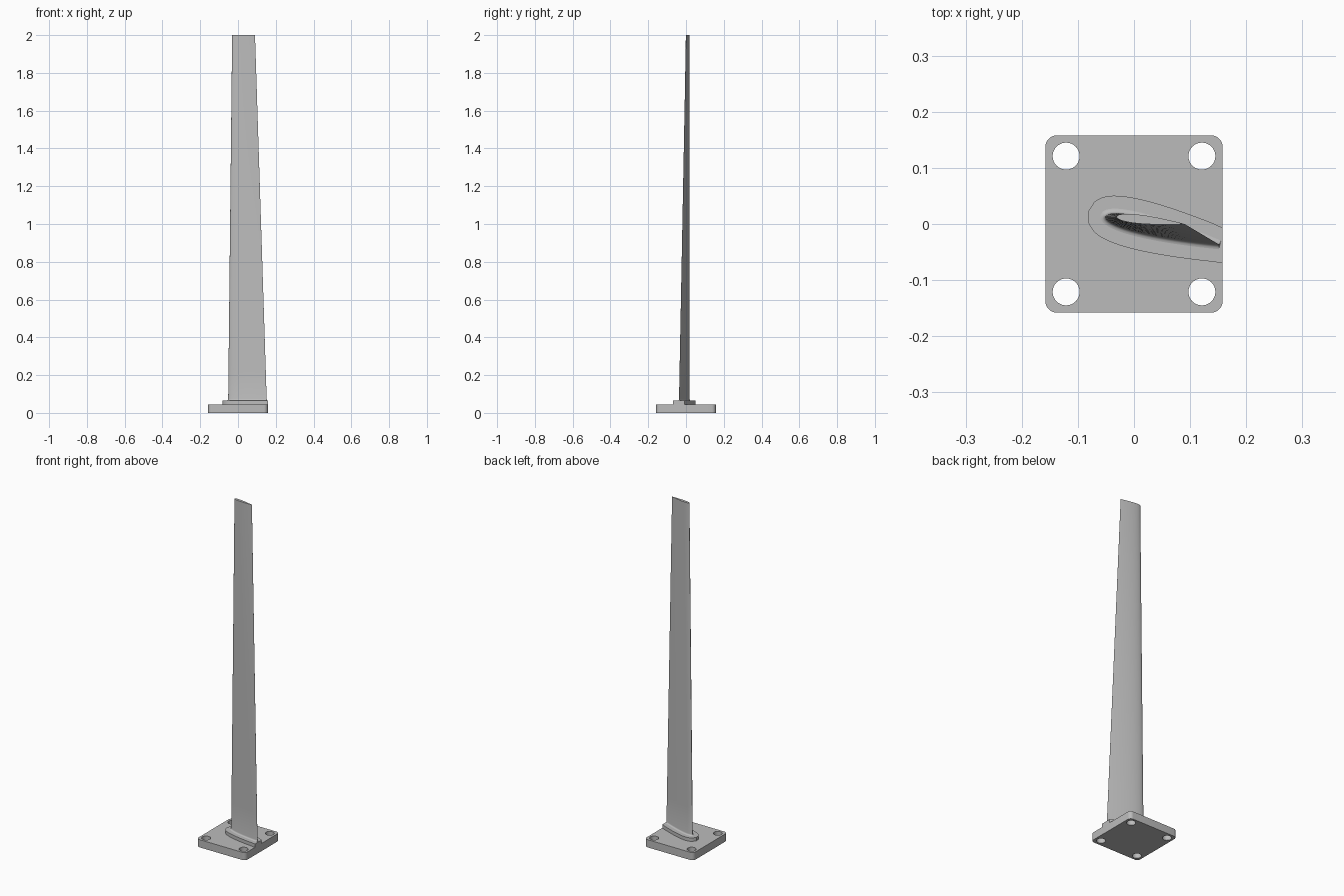
import bpy, bmesh, math
from mathutils import Vector

cube = bpy.data.objects.get("Cube")
if cube:
    bpy.data.objects.remove(cube, do_unlink=True)

HALF, PLATE_TOP, COLLAR_TOP, TIP_Z = 0.158, 0.045, 0.065, 2.0

grey = bpy.data.materials.new("plain grey")
grey.use_nodes = True
grey.diffuse_color = (0.5, 0.5, 0.5, 1)
grey.node_tree.nodes["Principled BSDF"].inputs["Base Color"].default_value = (0.5, 0.5, 0.5, 1)


def finish(obj):
    bpy.ops.object.select_all(action='DESELECT')
    obj.select_set(True)
    bpy.context.view_layer.objects.active = obj
    if obj.type == 'CURVE':
        bpy.ops.object.convert(target='MESH')
        obj = bpy.context.view_layer.objects.active
    obj.data.materials.clear()
    obj.data.materials.append(grey)
    bpy.ops.object.shade_smooth_by_angle(angle=math.radians(35))


def slab(name, outlines, z0, z1):
    """Solid slab from closed outlines; inner outlines become holes."""
    curve = bpy.data.curves.new(name, 'CURVE')
    curve.dimensions = '2D'
    curve.fill_mode = 'BOTH'
    curve.extrude = (z1 - z0) / 2
    for pts in outlines:
        spline = curve.splines.new('POLY')
        spline.points.add(len(pts) - 1)
        for p, (x, y) in zip(spline.points, pts):
            p.co = (x, y, 0, 1)
        spline.use_cyclic_u = True
    obj = bpy.data.objects.new(name, curve)
    obj.location.z = (z0 + z1) / 2
    bpy.context.collection.objects.link(obj)
    finish(obj)


def arc(cx, cy, r, start, sweep, n):
    return [(cx + r * math.cos(math.radians(start + sweep * i / n)),
             cy + r * math.sin(math.radians(start + sweep * i / n))) for i in range(n + 1)]


def airfoil(lead, trail, offset=0.0, thick=0.13, n=24):
    """Symmetric wing section from trailing edge over the back to the front side."""
    lead, trail = Vector(lead), Vector(trail)
    chord = trail - lead
    normal = Vector((-chord.y, chord.x))
    pts = []
    for i in range(-n, n + 1):
        t = (1 - math.cos(math.pi * abs(i) / n)) / 2
        h = 5 * thick * (0.2969 * math.sqrt(t) - 0.126 * t - 0.3516 * t**2
                         + 0.2843 * t**3 - 0.1026 * t**4)
        pts.append(lead + chord * t + normal * (h if i < 0 else -h))
    if not offset:
        return pts
    moved = []
    for i, p in enumerate(pts):
        d = pts[min(i + 1, 2 * n)] - pts[max(i - 1, 0)]
        moved.append(p + Vector((d.y, -d.x)).normalized() * -offset * -1)
    return moved


ROOT = ((-0.052, 0.014), (0.152, -0.037))
TIP = ((-0.031, 0.013), (0.09, 0.0))

# Mounting plate with rounded corners and four bolt holes
corner = HALF - 0.021
plate = []
for start, sx, sy in ((0, 1, 1), (90, -1, 1), (180, -1, -1), (270, 1, -1)):
    plate += arc(sx * corner, sy * corner, 0.021, start, 90, 8)
holes = [arc(sx * 0.121, sy * 0.121, 0.024, 0, 360, 40)[:-1] for sx in (-1, 1) for sy in (-1, 1)]
slab("mounting_plate", [plate] + holes, 0, PLATE_TOP)

# Collar around the blade root, cut flush with the plate edge
collar = [tuple(p) for p in airfoil(*ROOT, offset=0.031) if p.x < 0.145]
collar = [(HALF, -0.007)] + collar + [(HALF, -0.07)]
slab("root_collar", [collar], PLATE_TOP, COLLAR_TOP)

# Blade: small root fillet, then a straight tapering and twisting loft
sections = []
for i in range(5):
    a = math.pi / 2 * i / 4
    r = 0.008
    sections.append((COLLAR_TOP + r * (1 - math.cos(a)), r * (1 - math.sin(a))))
sections += [(COLLAR_TOP + (TIP_Z - COLLAR_TOP) * k / 12, 0) for k in range(1, 13)]

bm = bmesh.new()
rings = []
for z, off in sections:
    f = (z - COLLAR_TOP) / (TIP_Z - COLLAR_TOP)
    lead, trail = (Vector(a).lerp(Vector(b), f) for a, b in zip(ROOT, TIP))
    rings.append([bm.verts.new((min(p.x, HALF), p.y, z)) for p in airfoil(lead, trail, off)])
for low, high in zip(rings, rings[1:]):
    for j in range(len(low)):
        k = (j + 1) % len(low)
        bm.faces.new((low[j], low[k], high[k], high[j]))
bm.faces.new(rings[-1])
bm.faces.new(rings[0][::-1])
bmesh.ops.recalc_face_normals(bm, faces=bm.faces)
mesh = bpy.data.meshes.new("blade")
bm.to_mesh(mesh)
bm.free()
blade = bpy.data.objects.new("blade", mesh)
bpy.context.collection.objects.link(blade)
finish(blade)
